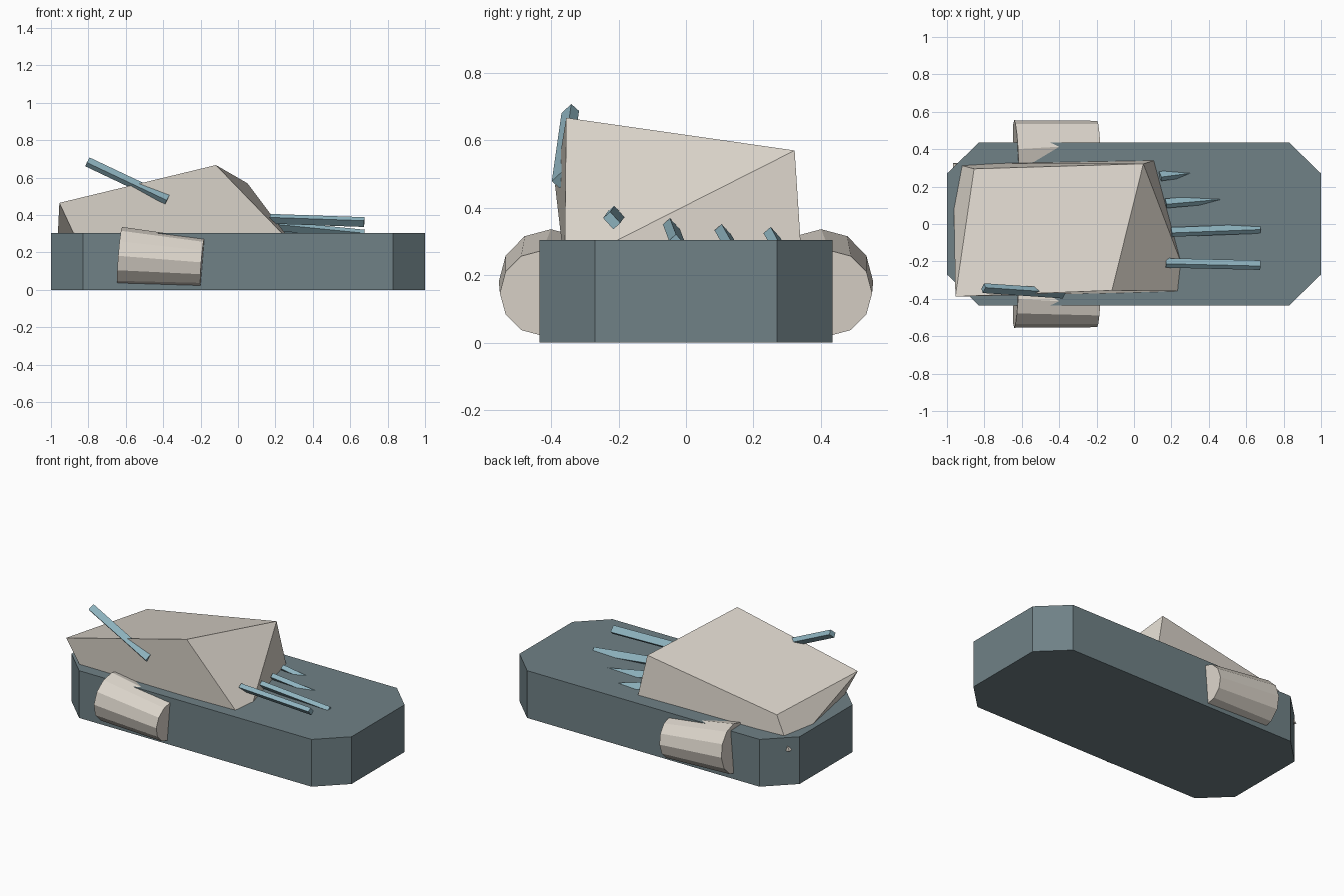
import bpy
import bmesh
import math
from mathutils import Vector, Matrix

cube = bpy.data.objects.get("Cube")
if cube:
    bpy.data.objects.remove(cube, do_unlink=True)


def material(name, rgb):
    mat = bpy.data.materials.new(name)
    mat.use_nodes = True
    mat.diffuse_color = (*rgb, 1)
    mat.node_tree.nodes["Principled BSDF"].inputs["Base Color"].default_value = (*rgb, 1)
    return mat


slate = material("slate grey", (0.16, 0.22, 0.24))
stone = material("pale stone", (0.72, 0.67, 0.60))
steel = material("light steel blue", (0.27, 0.45, 0.52))


def add_object(name, bm, mat):
    bmesh.ops.recalc_face_normals(bm, faces=bm.faces)
    mesh = bpy.data.meshes.new(name)
    bm.to_mesh(mesh)
    bm.free()
    mesh.materials.append(mat)
    obj = bpy.data.objects.new(name, mesh)
    bpy.context.collection.objects.link(obj)
    return obj


def place_along(bm, start, end, roll=0):
    """Move a shape built along local z so that it runs from start to end."""
    start, end = Vector(start), Vector(end)
    z = (end - start).normalized()
    y = z.cross(Vector((0, 0, 1))).normalized()
    x = y.cross(z)
    turn = Matrix((x, y, z)).transposed().to_4x4()
    bm.transform(Matrix.Translation((start + end) / 2) @ turn @ Matrix.Rotation(roll, 4, "Z"))


# Hull: slab with cut corners
bm = bmesh.new()
outline = [(1, 0.27), (0.83, 0.435), (-0.83, 0.435), (-1, 0.27),
           (-1, -0.27), (-0.83, -0.435), (0.83, -0.435), (1, -0.27)]
base = bm.faces.new([bm.verts.new((x, y, 0)) for x, y in outline])
top = bmesh.ops.extrude_face_region(bm, geom=[base])["geom"]
bmesh.ops.translate(bm, vec=(0, 0, 0.305),
                    verts=[v for v in top if isinstance(v, bmesh.types.BMVert)])
add_object("hull", bm, slate)

# Upper block: skewed box sunk into the deck
bm = bmesh.new()
upper = [(-0.955, -0.388, 0.465), (-0.118, -0.355, 0.667),
         (0.05, 0.322, 0.57), (-0.855, 0.295, 0.417)]
lower = [(-0.85, -0.35, 0.24), (0.31, -0.36, 0.225),
         (0.127, 0.346, 0.2), (-0.967, 0.325, 0.22)]
u = [bm.verts.new(p) for p in upper]
w = [bm.verts.new(p) for p in lower]
bm.faces.new(u)
bm.faces.new(w[::-1])
for i in (0, 2):
    bm.faces.new((u[i], w[i], w[i + 1], u[i + 1]))
# Twisted ends are split along their ridges
for a, b in ((1, 2), (3, 0)):
    near, far = (a, b) if a == 1 else (b, a)
    if a == 1:
        bm.faces.new((u[1], w[1], u[2]))
        bm.faces.new((u[2], w[1], w[2]))
    else:
        bm.faces.new((u[near], u[far], w[far]))
        bm.faces.new((u[near], w[far], w[near]))
add_object("upper_block", bm, stone)

# Side pods: tapered twelve-sided drums, one on each side
for name, side in (("left_side_pod", 1), ("right_side_pod", -1)):
    bm = bmesh.new()
    start = Vector((-0.632, side * 0.4, 0.182))
    end = Vector((-0.19, side * 0.425, 0.147))
    bmesh.ops.create_cone(bm, cap_ends=True, segments=12, radius1=0.155,
                          radius2=0.127, depth=(end - start).length)
    place_along(bm, start, end)
    add_object(name, bm, stone)


def rod(name, start, end, size, roll):
    bm = bmesh.new()
    bmesh.ops.create_cube(bm, size=1)
    length = (Vector(end) - Vector(start)).length
    bmesh.ops.scale(bm, vec=(*size, length), verts=bm.verts)
    place_along(bm, start, end, roll)
    add_object(name, bm, steel)


# Deck rods: row of bars, each dipping more than the one before
for i, (x, y, z, drift, slope) in enumerate([
        (0.17, -0.208, 0.38, -0.012, 0.035), (0.2, -0.043, 0.343, 0.018, 0.1),
        (0.17, 0.11, 0.326, 0.045, 0.16), (0.14, 0.255, 0.318, 0.07, 0.25)]):
    reach = 0.675 - x
    rod(f"deck_rod_{i + 1}", (x, y, z),
        (0.675, y + drift, z - slope * reach), (0.028, 0.045), math.radians(-48))

# Slanted rod crossing the front edge of the upper block
rod("slanted_rod", (-0.805, -0.343, 0.684), (-0.378, -0.372, 0.482),
    (0.032, 0.042), math.radians(45))
